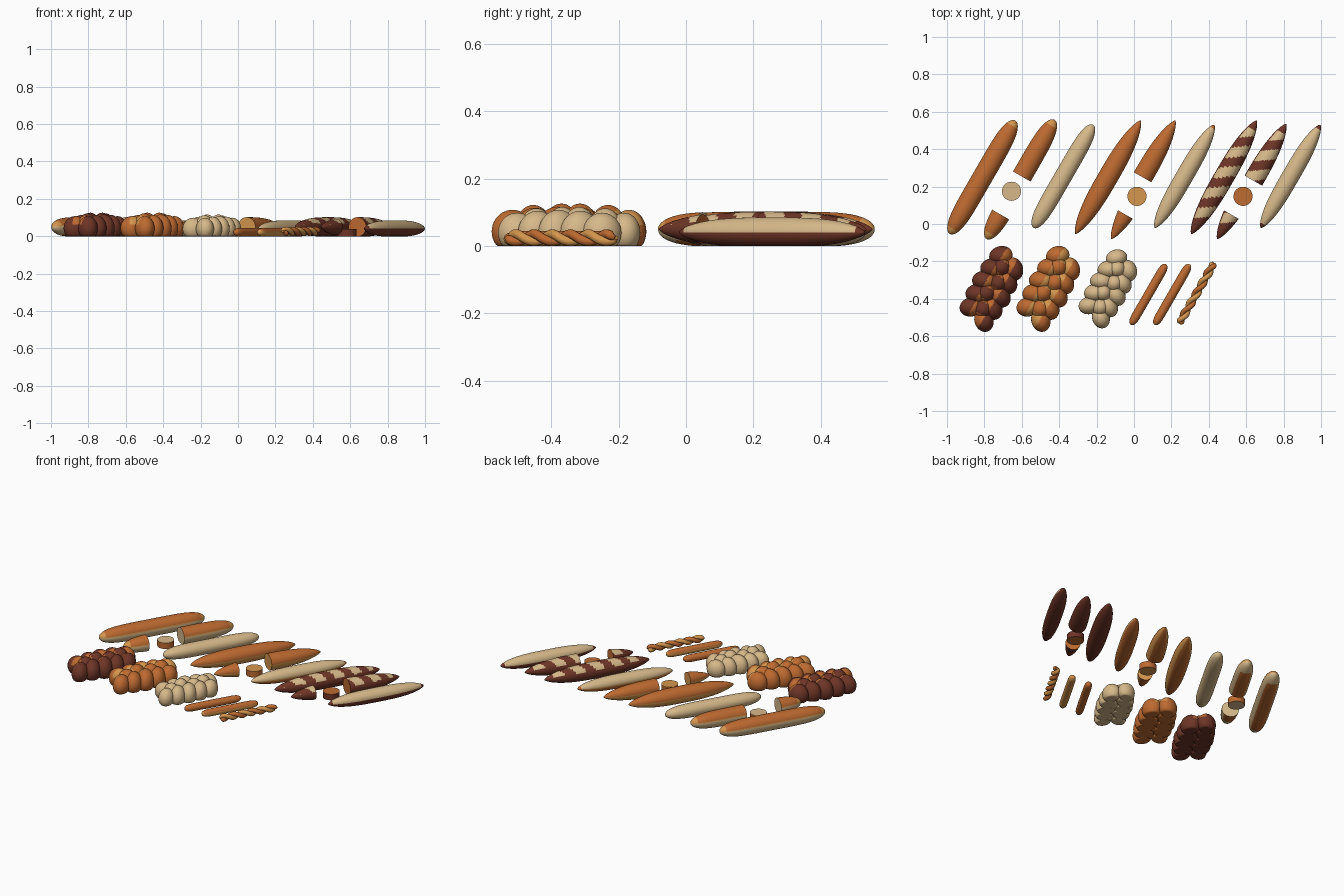
import bpy, bmesh, math
from mathutils import Vector

if "Cube" in bpy.data.objects:
    bpy.data.objects.remove(bpy.data.objects["Cube"])

DIR = Vector((0.5, 0.866, 0))       # long axis of every bread
SIDE = Vector((-0.866, 0.5, 0))
UP = Vector((0, 0, 1))

NAMES = [("cream_crumb", (0.68, 0.485, 0.254)), ("golden_crust", (0.66, 0.305, 0.075)),
         ("orange_crust", (0.515, 0.145, 0.03)), ("dark_crust", (0.156, 0.036, 0.02))]
MATS = []
for n, c in NAMES:
    m = bpy.data.materials.new(n)
    m.diffuse_color = (*c, 1)
    m.use_nodes = True
    m.node_tree.nodes["Principled BSDF"].inputs["Base Color"].default_value = m.diffuse_color
    MATS.append(m)
CREAM, GOLD, ORANGE, DARK = range(4)


def finish(name, bm, angle=45):
    me = bpy.data.meshes.new(name)
    bm.to_mesh(me)
    bm.free()
    for m in MATS:
        me.materials.append(m)
    for p in me.polygons:
        p.use_smooth = True
    me.set_sharp_from_angle(angle=math.radians(angle))
    ob = bpy.data.objects.new(name, me)
    bpy.context.collection.objects.link(ob)
    return ob


def loaf(name, cx, cy, a, b, h, power, rule, t0=-1.0, t1=1.0, cut=CREAM, n=80, seg=48):
    """Long loaf: half length a, half width b, height h; t0..t1 keeps a cut-off piece."""
    p, q = power
    bm = bmesh.new()
    s0, s1 = (2 / math.pi * math.asin(t) for t in (t0, t1))
    centre = Vector((cx, cy, h / 2 - 0.003))
    rings = []
    for i in range(n + 1):
        t = math.sin(math.pi / 2 * (s0 + (s1 - s0) * i / n))
        r = max(0.0, 1 - abs(t) ** p) ** q
        ring = []
        for k in range(seg):
            g = 2 * math.pi * k / seg
            co = centre + DIR * a * t + SIDE * b * r * math.cos(g) + UP * (h / 2 * r * math.sin(g))
            co.z = max(co.z, 0)
            ring.append(bm.verts.new(co))
        rings.append(ring)
    for r0, r1 in zip(rings, rings[1:]):
        for k in range(seg):
            bm.faces.new((r0[k], r0[(k + 1) % seg], r1[(k + 1) % seg], r1[k]))
    caps = []
    if t0 > -1:
        caps.append(bm.faces.new(rings[0]))
    if t1 < 1:
        caps.append(bm.faces.new(rings[-1]))
    bmesh.ops.remove_doubles(bm, verts=bm.verts, dist=0.0002)
    bmesh.ops.recalc_face_normals(bm, faces=bm.faces)
    bm.normal_update()
    for f in bm.faces:
        d = f.calc_center_median() - centre
        f.material_index = cut if len(f.verts) > 8 else rule(d.dot(DIR) / a, d.dot(SIDE), f.normal.z)
    return finish(name, bm)


def slice_disc(name, x, y, r, crumb, crust):
    bm = bmesh.new()
    bmesh.ops.create_cone(bm, cap_ends=True, segments=40, radius1=r, radius2=r, depth=0.04)
    bmesh.ops.translate(bm, verts=bm.verts, vec=(x, y, 0.02))
    bm.normal_update()
    for f in bm.faces:
        f.material_index = crumb if abs(f.normal.z) > 0.5 else crust
    finish(name, bm)


# colour rules: t along the loaf, v across it, nz upward facing
def light_rule(t, v, nz):
    if nz < -0.75 and abs(t) < 0.8:
        return ORANGE
    if nz > 0.3 and abs(t) < 0.9:
        return ORANGE
    return GOLD if nz > 0.12 else CREAM


def medium_rule(t, v, nz):
    if nz < -0.75 or nz > -0.05:
        return ORANGE
    return GOLD


def slashed_rule(t, v, nz):
    u = (t * 0.35 + v * 0.7 + 2) / 0.125
    if nz > 0.45 and abs(t) < 0.85 and u % 1 < 0.52:
        return CREAM
    return DARK


def plain_rule(t, v, nz):
    return CREAM


def half_medium_rule(t, v, nz):
    if t > 0.94:
        return ORANGE
    return CREAM if nz > 0.02 else (GOLD if nz > -0.3 else ORANGE)


def half_dark_rule(t, v, nz):
    return CREAM if nz > 0.02 and abs(t) < 0.92 else DARK


# baguettes: whole, cut in two with a slice, and pale one, in three bakes
ROUND, POINT = (5, 0.5), (2.7, 0.7)
SETS = [
    ("light", ROUND, light_rule, plain_rule, CREAM, ORANGE, (-0.81, -0.6, -0.613, -0.378), 0.254, (-0.655, 0.175)),
    ("medium", POINT, medium_rule, half_medium_rule, GOLD, ORANGE, (-0.139, 0.046, 0.054, 0.27), 0.25, (0.016, 0.148)),
    ("dark", POINT, slashed_rule, half_dark_rule, ORANGE, DARK, (0.481, 0.638, 0.62, 0.837), 0.232, (0.583, 0.148)),
]
for nm, shape, rule, pale, crumb, crust, xs, cut_y, disc in SETS:
    loaf(nm + "_baguette", xs[0], 0.25, 0.35, 0.054, 0.105, shape, rule)
    loaf(nm + "_cut_baguette_half", xs[1], cut_y, 0.35, 0.054, 0.105, shape, rule, t0=0.0, cut=crumb)
    loaf(nm + "_cut_baguette_end", xs[2], 0.223, 0.35, 0.054, 0.105, shape, rule, t1=-0.57, cut=crumb, n=40)
    loaf(nm + "_pale_baguette", xs[3], 0.255, 0.318, 0.047, 0.088, shape if shape is ROUND else (3, 0.65), pale)
    slice_disc(nm + "_bread_slice", *disc, 0.051, crumb, crust)


# braided loaves: overlapping lobes on both sides and along the ridge
def braid(name, cx, cy, k, crust, inner):
    bm = bmesh.new()
    lobes = []
    for i in range(5):
        for s in (-1, 1):
            u = (i - 2) * 0.079 + s * 0.014
            e = 1 - 0.045 * abs(i - 2) ** 1.5
            lobes.append((u, s * 0.054 * e, 0.043, 0.056, 0.066 * e, 0.074 * e, s))
    for i in range(4):
        s = 1 if i % 2 else -1
        lobes.append(((i - 1.5) * 0.08, s * 0.014, 0.06, 0.052, 0.05, 0.068 - 0.004 * abs(i - 1.5), 0))
    for u, v, z, ru, rv, rz, s in lobes:
        made = bmesh.ops.create_uvsphere(bm, u_segments=32, v_segments=20, radius=1)["verts"]
        faces = {f for w in made for f in w.link_faces}
        for f in faces:
            c = f.calc_center_median()
            # paler seams where the strands tuck into each other
            seam = (s and c.y * s < -0.1 and c.z > 0.3) or (not s and abs(c.x) > 0.62 and c.z > 0.2)
            f.material_index = inner if seam else crust
        for w in made:
            x, y, zz = w.co
            # lobes lean diagonally like plaited dough
            co = DIR * (u + x * ru - s * y * 0.012) + SIDE * (v + y * rv)
            w.co = Vector((cx, cy, 0)) + (co + UP * max(0, z + zz * rz)) * k
    finish(name, bm, 60)


braid("dark_braided_loaf", -0.757, -0.342, 1.0, DARK, ORANGE)
braid("medium_braided_loaf", -0.453, -0.342, 1.0, ORANGE, GOLD)
braid("pale_braided_loaf", -0.135, -0.342, 0.92, CREAM, CREAM)

# breadsticks
loaf("plain_breadstick", 0.077, -0.377, 0.187, 0.024, 0.048, (10, 0.5),
     lambda t, v, nz: ORANGE, n=50, seg=28)
loaf("golden_breadstick", 0.204, -0.377, 0.187, 0.024, 0.048, (10, 0.5),
     lambda t, v, nz: ORANGE if nz > 0.15 and abs(t) < 0.95 else GOLD, n=50, seg=28)

# twisted breadstick: two wound strands
for j, mat in enumerate((ORANGE, GOLD)):
    cu = bpy.data.curves.new("twisted_breadstick_strand", 'CURVE')
    cu.dimensions = '3D'
    cu.bevel_depth = 0.014
    cu.bevel_resolution = 4
    cu.use_fill_caps = True
    sp = cu.splines.new('POLY')
    N = 70
    sp.points.add(N)
    for i, pt in enumerate(sp.points):
        t = 2 * i / N - 1
        g = t * math.pi * 3 + j * math.pi
        r = 0.011 * min(1, (1.05 - abs(t)) * 8)
        co = Vector((0.335, -0.37, 0.025)) + DIR * 0.186 * t + SIDE * r * math.cos(g) + UP * r * math.sin(g)
        pt.co = (*co, 1)
        pt.radius = min(1, 0.45 + (1 - abs(t)) * 8)
    sp.use_smooth = True
    cu.materials.append(MATS[mat])
    ob = bpy.data.objects.new("twisted_breadstick_strand", cu)
    bpy.context.collection.objects.link(ob)
